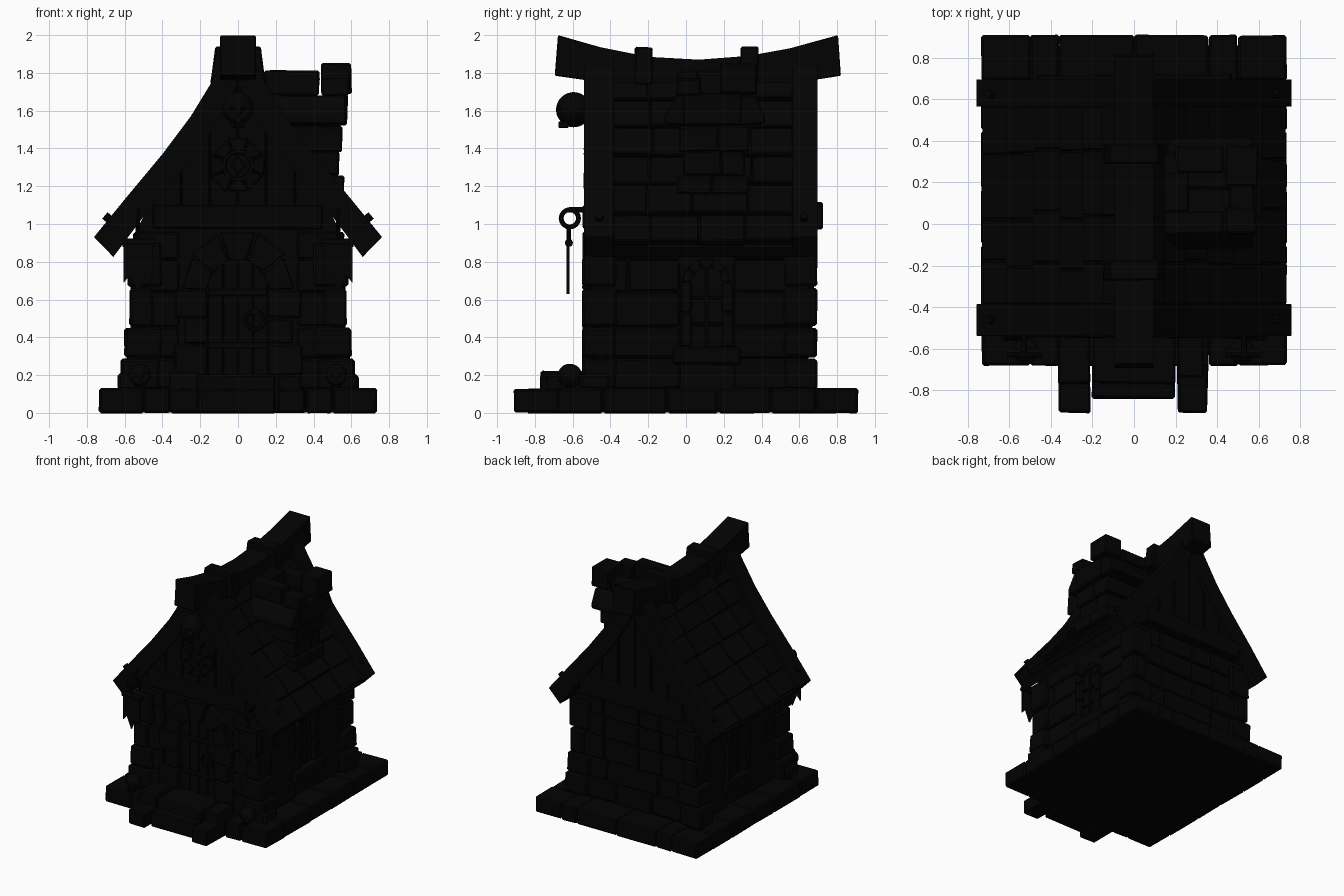
import bpy, bmesh, math, random
from mathutils import Vector, Matrix

if "Cube" in bpy.data.objects:
    bpy.data.objects.remove(bpy.data.objects["Cube"])

random.seed(4)
R = random.uniform
dark = bpy.data.materials.new("dark_stone")
dark.diffuse_color = (0.0008, 0.0008, 0.0008, 1)
dark.use_nodes = True
dark.node_tree.nodes["Principled BSDF"].inputs["Base Color"].default_value = dark.diffuse_color


def finish(bm, name):
    bmesh.ops.recalc_face_normals(bm, faces=bm.faces[:])
    me = bpy.data.meshes.new(name)
    bm.to_mesh(me)
    bm.free()
    me.materials.append(dark)
    bpy.context.collection.objects.link(bpy.data.objects.new(name, me))


def prism(bm, pts, d0, d1, axis='y', bev=.008, jit=0.0):
    """Extrude a 2D outline from d0 to d1 along an axis, with chipped edges."""
    put = {'x': lambda u, v, d: (d, u, v), 'y': lambda u, v, d: (u, d, v),
           'z': lambda u, v, d: (u, v, d)}[axis]
    a, b = ([bm.verts.new(Vector(put(u, v, d)) + Vector((R(-jit, jit), R(-jit, jit), R(-jit, jit))))
             for u, v in pts] for d in (d0, d1))
    faces = [bm.faces.new(a), bm.faces.new(b[::-1])]
    n = len(pts)
    faces += [bm.faces.new((a[i], b[i], b[(i + 1) % n], a[(i + 1) % n])) for i in range(n)]
    if bev:
        bmesh.ops.bevel(bm, geom=list({e for f in faces for e in f.edges}), offset=bev,
                        segments=1, profile=.5, affect='EDGES')


def box(bm, x0, x1, y0, y1, z0, z1, bev=.009, jit=.005):
    prism(bm, [(x0, y0), (x1, y0), (x1, y1), (x0, y1)], z0, z1, 'z', bev, jit)


def rect(u0, u1, v0, v1):
    return [(u0, v0), (u1, v0), (u1, v1), (u0, v1)]


def voussoirs(bm, cu, cv, r0, r1, n, a0, a1, d0, d1, axis):
    """Ring or arch of wedge stones."""
    for i in range(n):
        t0, t1 = (a0 + (a1 - a0) * (i + k) / n for k in (.03, .97))
        out, tm = r1 * R(.95, 1.05), (t0 + t1) / 2
        pts = [(cu + r * math.cos(t), cv + r * math.sin(t))
               for r, t in ((r0, t0), (out, t0), (out, t1), (r0, t1), (r0, tm))]
        prism(bm, pts, d0, d1, axis, .006, .002)


def rod(bm, p, q, r, n=8):
    p, q = Vector(p), Vector(q)
    m = Matrix.Translation((p + q) / 2) @ (q - p).to_track_quat('Z', 'Y').to_matrix().to_4x4()
    bmesh.ops.create_cone(bm, cap_ends=True, segments=n, radius1=r, radius2=r, depth=(q - p).length, matrix=m)


def torus(bm, c, big, small, axis, n=16, k=6):
    put = (lambda u, v, d: (d, u, v)) if axis == 'x' else (lambda u, v, d: (u, d, v))
    rows = []
    for i in range(n):
        t = 2 * math.pi * i / n
        rows.append([bm.verts.new(Vector(c) + Vector(put(
            (big + small * math.cos(s)) * math.cos(t), (big + small * math.cos(s)) * math.sin(t),
            small * math.sin(s)))) for s in (2 * math.pi * j / k for j in range(k))])
    for i in range(n):
        for j in range(k):
            bm.faces.new((rows[i][j], rows[i - 1][j], rows[i - 1][j - 1], rows[i][j - 1]))


def lerp(curve, z):
    """x on a (x, z) curve at height z."""
    for (xa, za), (xb, zb) in zip(curve, curve[1:]):
        if z <= zb:
            return xa + (xb - xa) * (z - za) / (zb - za)
    return curve[-1][0]


def courses(bm, axis, u0, u1, d0, d1, zs, hole=None):
    """Rows of random stones, leaving out an opening (u0, u1, z0, z1)."""
    for z0, z1 in zip(zs, zs[1:]):
        spans = [(u0, u1)]
        if hole and z0 < hole[3] - .02 and z1 > hole[2] + .02:
            spans = [(u0, hole[0]), (hole[1], u1)]
        for a, b in spans:
            n = max(1, round((b - a) / R(.26, .38)))
            cuts = [a] + [a + (b - a) * (i + R(-.2, .2)) / n for i in range(1, n)] + [b]
            for p, q in zip(cuts, cuts[1:]):
                prism(bm, rect(p + .003, q - .003, z0 + .003, z1 - .003), d0, d1 + R(-.008, .008), axis, .009, .004)


OUT = [(.763, .93), (.6, 1.13), (.4, 1.37), (.25, 1.57), (.14, 1.75), (.06, 1.9)]
INN = [(.66, .826), (.5, 1.04), (.3, 1.28), (.15, 1.48), (.03, 1.68), (0, 1.74)]

# plinth slabs
bm = bmesh.new()
box(bm, -.68, .68, -.63, .86, .002, .118, 0, 0)
ys = [-.683, -.44, -.1, .17, .45, .69, .91]
for s in (-1, 1):
    for a, b in zip(ys, ys[1:]):
        x0, x1 = sorted((s * .5, s * .735))
        box(bm, x0, x1, a + .002, b - .002, 0, .13, .011, .003)
for y0, y1 in ((-.683, -.5), (.66, .91)):
    for a, b in ((-.5, -.36), (-.36, 0), (0, .36), (.36, .5)):
        box(bm, a + .002, b - .002, y0, y1, 0, .13, .009, .003)
finish(bm, "plinth")

# entrance steps
bm = bmesh.new()
box(bm, -.36, -.21, -.908, -.66, 0, .125)
box(bm, .21, .355, -.908, -.66, 0, .125)
box(bm, -.2, .2, -.84, -.6, 0, .125)
box(bm, -.365, -.21, -.77, -.54, .1, .22)
box(bm, -.2, .2, -.77, -.5, .1, .2)
box(bm, .21, .34, -.74, -.54, .1, .2)
finish(bm, "entrance_steps")

# building core
bm = bmesh.new()
prism(bm, [(-.53, .1), (.53, .1), (.53, .98)] + INN[1:] + [(-x, z) for x, z in INN[-2:0:-1]] + [(-.53, .98)],
      -.49, .645, 'y', 0)
finish(bm, "building_core")

# stone walls
zs = [.125, .29, .455, .64, .81, .96]
bm = bmesh.new()
for s in (-1, 1):
    courses(bm, 'x', -.51, .66, s * .5, s * .552, zs, (-.03, .25, .25, .84))
courses(bm, 'y', -.54, .54, -.47, -.522, zs, (-.31, .31, .1, .97))
courses(bm, 'y', -.54, .54, .62, .668, zs)
finish(bm, "wall_stones")

# corner stones
bm = bmesh.new()
for s in (-1, 1):
    for y0, y1 in ((-.547, -.37), (.52, .693)):
        for z0, z1, x, g in ((.125, .285, .62, .0), (.295, .45, .6, -.02), (.46, .66, .572, .03), (.67, .9, .582, -.02)):
            x0, x1 = sorted((s * (.42 + g), s * x))
            box(bm, x0, x1, y0, y1, z0, z1, .012, .005)
    x0, x1 = sorted((s * .5, s * .64))
    box(bm, x0, x1, -.56, -.4, .12, .21, .015, .005)
finish(bm, "corner_stones")

# front and back cross beams
bm = bmesh.new()
box(bm, -.45, .45, -.545, -.46, .975, 1.1)
box(bm, -.47, .47, .6, .72, .975, 1.115)
finish(bm, "gable_beams")

# gable boards
bm = bmesh.new()
for y0, y1 in ((-.47, -.508), (.62, .665)):
    for i in range(6):
        a, b = -.45 + i * .15, -.3 + i * .15
        tops = [next((z / 100 for z in range(173, 100, -1) if lerp(INN, z / 100) >= abs(u)), 1.05) + .04 for u in (a, b)]
        mid = [((a + b) / 2, (1.7 if i in (2, 3) else sum(tops) / 2))]
        prism(bm, [(a + .002, 1.05), (b - .002, 1.05), (b - .002, tops[1])] + mid + [(a + .002, tops[0])],
              y0, y1 + R(-.004, .004), 'y', .005)
finish(bm, "gable_boards")

# roof deck and curved barge boards
for name, spans, drop in (("roof_deck", [(-.5, .655)], .055), ("barge_boards", [(-.54, -.385), (.565, .697)], 0)):
    bm = bmesh.new()
    for s in (-1, 1):
        for y0, y1 in spans:
            outline = [(s * (x - drop), z - drop) for x, z in OUT] + [(s * x, z) for x, z in INN[::-1]]
            prism(bm, outline, y0, y1, 'y', 0 if drop else .005)
    finish(bm, name)

# overlapping roof shingles
bm = bmesh.new()
rows = [.935, 1.08, 1.24, 1.39, 1.54, 1.68, 1.82]
for s in (-1, 1):
    for z0, z1 in zip(rows, rows[1:]):
        p, q = Vector((lerp(OUT, z0), z0)), Vector((lerp(OUT, z1), z1))
        d = (q - p).normalized()
        nrm = Vector((d.y, -d.x))
        cuts = [-.39] + [y + R(-.03, .03) for y in (-.2, .05, .33)] + [.57]
        for a, b in zip(cuts, cuts[1:]):
            lift, slip = R(-.032, -.02), d * R(-.006, .006)
            pts = [p + nrm * lift + slip, q - nrm * .05, q - nrm * .09, p - nrm * .08 + slip]
            prism(bm, [(s * v.x, v.y) for v in pts], a + .003, b - .003, 'y', .006, .002)
finish(bm, "roof_shingles")

# sagging ridge beam with saddle clamps
bm = bmesh.new()
prism(bm, [(-.678, 2.0), (-.45, 1.935), (-.2, 1.885), (.07, 1.87), (.33, 1.89), (.55, 1.93), (.805, 2.0),
           (.82, 1.785), (.6, 1.75), (.07, 1.68), (-.45, 1.75), (-.695, 1.785)], -.095, .095, 'x', .006)
finish(bm, "ridge_beam")
bm = bmesh.new()
for y in (-.225, .335):
    prism(bm, [(-.12, 1.937), (.12, 1.937), (.145, 1.74), (-.145, 1.74)], y - .047, y + .047, 'y', .008, .003)
finish(bm, "ridge_saddles")

# bolts on the barge boards
bm = bmesh.new()
for s in (-1, 1):
    for y in (-.46, .625):
        rod(bm, (s * .65, y, 1.0), (s * .705, y, 1.045), .022)
finish(bm, "barge_bolts")

# chimney: tapering shaft, flared hollow collar and a broken crown
bm = bmesh.new()
box(bm, .2, .5, 0, .3, 1.1, 1.5, 0, 0)
for x0, x1, y0, y1, z0, z1 in ((.2, .56, -.05, .335, 1.16, 1.255), (.2, .535, -.015, .31, 1.255, 1.385),
                               (.19, .55, -.035, .335, 1.385, 1.52)):
    m = (y0 + y1) / 2 + R(-.06, .06)
    box(bm, x0, x1, y0, m, z0, z1)
    box(bm, x0, x1, m, y1, z0, z1)
for y, out, top in ((-.01, -.115, -.05), (.28, .415, .37)):
    prism(bm, [(y, 1.52), (out, 1.53), (out, 1.57), (top, 1.68), (y + (top - out) * .6, 1.68)], .16, .57, 'x', .008, .004)
box(bm, .46, .58, -.02, .3, 1.52, 1.69)
box(bm, .14, .25, -.04, .34, 1.52, 1.69)
box(bm, .14, .43, -.05, .06, 1.68, 1.81)
box(bm, .44, .59, -.05, .08, 1.68, 1.77)
box(bm, .14, .26, .06, .25, 1.68, 1.815)
box(bm, .2, .43, .25, .375, 1.68, 1.78)
box(bm, .44, .602, .18, .375, 1.69, 1.852)
finish(bm, "chimney")

# door surround
bm = bmesh.new()
for s in (-1, 1):
    for z0, z1, w in ((.2, .36, .34), (.365, .5, .29), (.505, .65, .335)):
        x0, x1 = sorted((s * .16, s * w))
        box(bm, x0, x1, -.548, -.47, z0, z1)
voussoirs(bm, 0, .65, .165, .31, 5, 0, math.pi, -.47, -.548, 'y')
finish(bm, "door_surround")

# door planks, bands and knocker
bm = bmesh.new()
for i in range(4):
    a, b = -.16 + .08 * i, -.08 + .08 * i
    top = [.65 + math.sqrt(max(0, .17 ** 2 - u * u)) for u in (a, b)]
    prism(bm, [(a + .002, .19), (b - .002, .19), (b - .002, top[1]), (a + .002, top[0])], -.48, -.508, 'y', .004)
for z in (.34, .62):
    box(bm, -.155, .155, -.518, -.495, z, z + .035, .004, 0)
torus(bm, (.09, -.524, .49), .048, .01, 'y')
rod(bm, (.09, -.5, .538), (.09, -.535, .538), .02)
finish(bm, "door")

# arched side windows
for s, side in ((-1, "left"), (1, "right")):
    bm = bmesh.new()
    voussoirs(bm, .11, .69, .08, .135, 5, 0, math.pi, s * .51, s * .57, 'x')
    for y0, y1 in ((-.03, .03), (.19, .25)):
        for z0, z1 in ((.35, .53), (.535, .69)):
            prism(bm, rect(y0, y1, z0, z1), s * .51, s * .568, 'x', .008, .003)
    prism(bm, rect(-.07, .29, .255, .35), s * .51, s * .59, 'x', .01, .004)
    prism(bm, rect(.1, .12, .35, .77), s * .52, s * .548, 'x', .004)
    for z in (.46, .6):
        prism(bm, rect(.03, .19, z, z + .018), s * .52, s * .546, 'x', .004)
    finish(bm, side + "_window")

# round gable window
bm = bmesh.new()
voussoirs(bm, 0, 1.31, .085, .15, 8, .39, .39 + 2 * math.pi, -.49, -.54, 'y')
torus(bm, (0, -.525, 1.31), .075, .014, 'y', 20)
prism(bm, [(0, 1.265), (.045, 1.31), (0, 1.355), (-.045, 1.31)], -.49, -.53, 'y', .008)
finish(bm, "round_gable_window")


def skull(name, c, r):
    bm = bmesh.new()
    bmesh.ops.create_icosphere(bm, subdivisions=4, radius=1)
    for v in bm.verts:
        n = v.co.copy()
        if n.z < -.2:
            v.co.x *= 1 + (n.z + .2) * .5
        for hole, rad in (((-.36, -.9, -.12), .29), ((.36, -.9, -.12), .29), ((0, -.88, -.5), .15)):
            k = (n - Vector(hole)).length / rad
            if k < 1:
                v.co.y += .45 * (1 - k ** 3)
        v.co.x *= .9
    for f in bm.faces:
        f.smooth = True
    for i in range(5):
        box(bm, -.4 + .16 * i, -.26 + .16 * i, -.85, -.3, -1.05, -.68, .03, 0)
    bmesh.ops.transform(bm, matrix=Matrix.Translation(c) @ Matrix.Scale(r, 4), verts=bm.verts[:])
    finish(bm, name)


skull("gable_skull", (0, -.595, 1.605), .093)
for s, side in ((-1, "left"), (1, "right")):
    skull(side + "_ground_skull", (s * .52, -.615, .195), .065)

    # hanging torn banner: hook, ring, rod and cloth
    bm = bmesh.new()
    x = s * .53
    rod(bm, (x, -.48, 1.075), (x, -.62, 1.075), .014)
    torus(bm, (x, -.615, 1.03), .046, .013, 'x')
    rod(bm, (x, -.62, .99), (x, -.62, .9), .012)
    rod(bm, (s * .44, -.62, .9), (s * .612, -.62, .9), .022)
    prism(bm, [(s * u, v) for u, v in ((.45, .9), (.605, .9), (.605, .69), (.57, .73), (.53, .63), (.49, .73), (.455, .69))],
          -.632, -.617, 'y', 0)
    finish(bm, side + "_hanging_banner")
